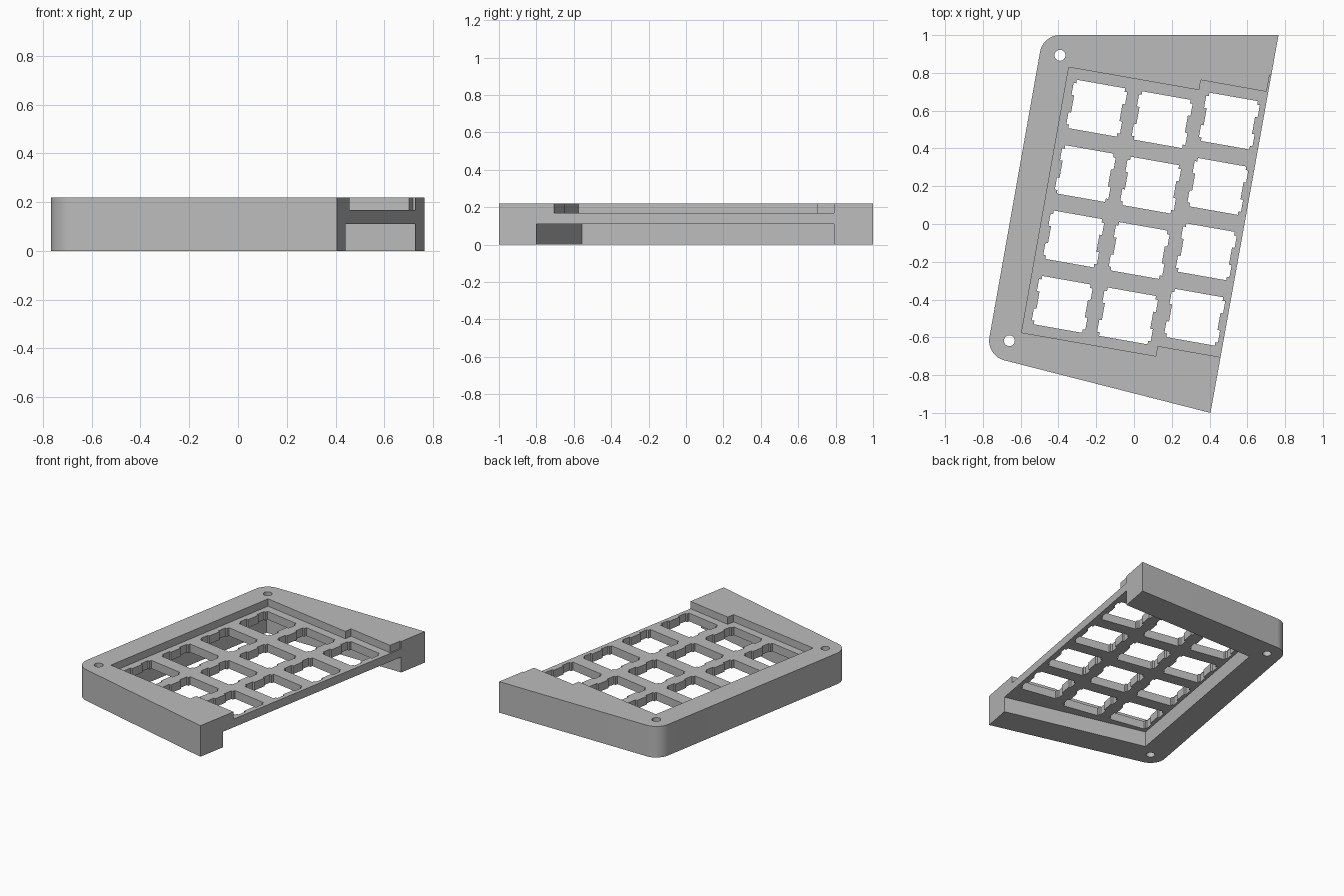
import bpy, math
from mathutils import Vector

if "Cube" in bpy.data.objects:
    bpy.data.objects.remove(bpy.data.objects["Cube"], do_unlink=True)

H = 0.22                      # case height
PLATE_LOW, PLATE_TOP = 0.11, 0.168
PITCH = 0.3515                # key spacing
TILT = math.radians(10)
U = Vector((math.cos(TILT), -math.sin(TILT)))   # across a row
V = Vector((math.sin(TILT), math.cos(TILT)))    # up a column

grey = bpy.data.materials.new("plain grey")
grey.use_nodes = True
colour = (0.5, 0.5, 0.5, 1)
grey.diffuse_color = colour
grey.node_tree.nodes["Principled BSDF"].inputs["Base Color"].default_value = colour


def prisms(name, outlines, z0, z1):
    """One object made of upright prisms; outlines run counter-clockwise."""
    verts, faces = [], []
    for pts in outlines:
        b, n = len(verts), len(pts)
        verts += [(p[0], p[1], z) for z in (z0, z1) for p in pts]
        faces.append([b + i for i in reversed(range(n))])
        faces.append([b + n + i for i in range(n)])
        for i in range(n):
            j = (i + 1) % n
            faces.append([b + i, b + j, b + n + j, b + n + i])
    mesh = bpy.data.meshes.new(name)
    mesh.from_pydata(verts, [], faces)
    mesh.materials.append(grey)
    ob = bpy.data.objects.new(name, mesh)
    bpy.context.collection.objects.link(ob)
    return ob


def arc(c, r, a0, a1, n):
    return [(c[0] + r * math.cos(math.radians(a0 + (a1 - a0) * i / n)),
             c[1] + r * math.sin(math.radians(a0 + (a1 - a0) * i / n)))
            for i in range(n + 1)]


# Outer case: two rounded corners on the left, sharp corners on the cut side
back_screw, front_screw = (-0.392, 0.893), (-0.66, -0.618)
outline = ([(0.405, -1), (0.765, 1)]
           + arc(back_screw, 0.107, 90, 170, 12)
           + arc(front_screw, 0.107, 170, 256, 12))
case = prisms("keypad_case", [outline], 0, H)

# Recess above the key plate, open on the cut side
top_recess = prisms("top_recess_cutter", [[
    (-0.345, 0.83), (-0.595, -0.575), (0.115, -0.699), (0.125, -0.646),
    (0.455, -0.704), (0.95, -0.79), (0.95, 0.79), (0.718, 0.79),
    (0.702, 0.70), (0.354, 0.762), (0.345, 0.709)]], PLATE_TOP, H + 0.1)

# Hollow under the key plate, open on the cut side
low_recess = prisms("lower_recess_cutter", [[
    (-0.565, -0.555), (0.441, -0.80), (0.95, -0.924), (0.95, 0.79),
    (-0.328, 0.79)]], -0.1, PLATE_LOW)


# Switch openings: a square with two clip notches on each side
def switch_outline(c):
    half, wide, n0, n1 = 0.130, 0.144, 0.046, 0.111
    side = [(half, -half), (half, -n1), (wide, -n1), (wide, -n0), (half, -n0),
            (half, n0), (wide, n0), (wide, n1), (half, n1), (half, half)]
    return [c + U * (s * a) + V * (s * b) for s in (1, -1) for a, b in side]


first = Vector((-0.197, 0.613))
stagger = (0, 0, 0.055)       # the last column sits a little higher
centres = [first + U * (PITCH * col) + V * (stagger[col] - PITCH * row)
           for col in range(3) for row in range(4)]
switches = prisms("switch_cutter", [switch_outline(c) for c in centres], -0.1, H + 0.1)

# Screw holes through the rounded corners
screws = prisms("screw_cutter", [arc(c, 0.029, 0, 345, 23)
                                 for c in (back_screw, front_screw)], -0.1, H + 0.1)

# Cut everything, then drop the cutters
bpy.context.view_layer.objects.active = case
case.select_set(True)
for cutter in (top_recess, low_recess, switches, screws):
    mod = case.modifiers.new("cut", "BOOLEAN")
    mod.operation = "DIFFERENCE"
    mod.solver = "EXACT"
    mod.object = cutter
    bpy.ops.object.modifier_apply(modifier=mod.name)
    bpy.data.objects.remove(cutter, do_unlink=True)

bpy.ops.object.shade_smooth_by_angle(angle=math.radians(30))
